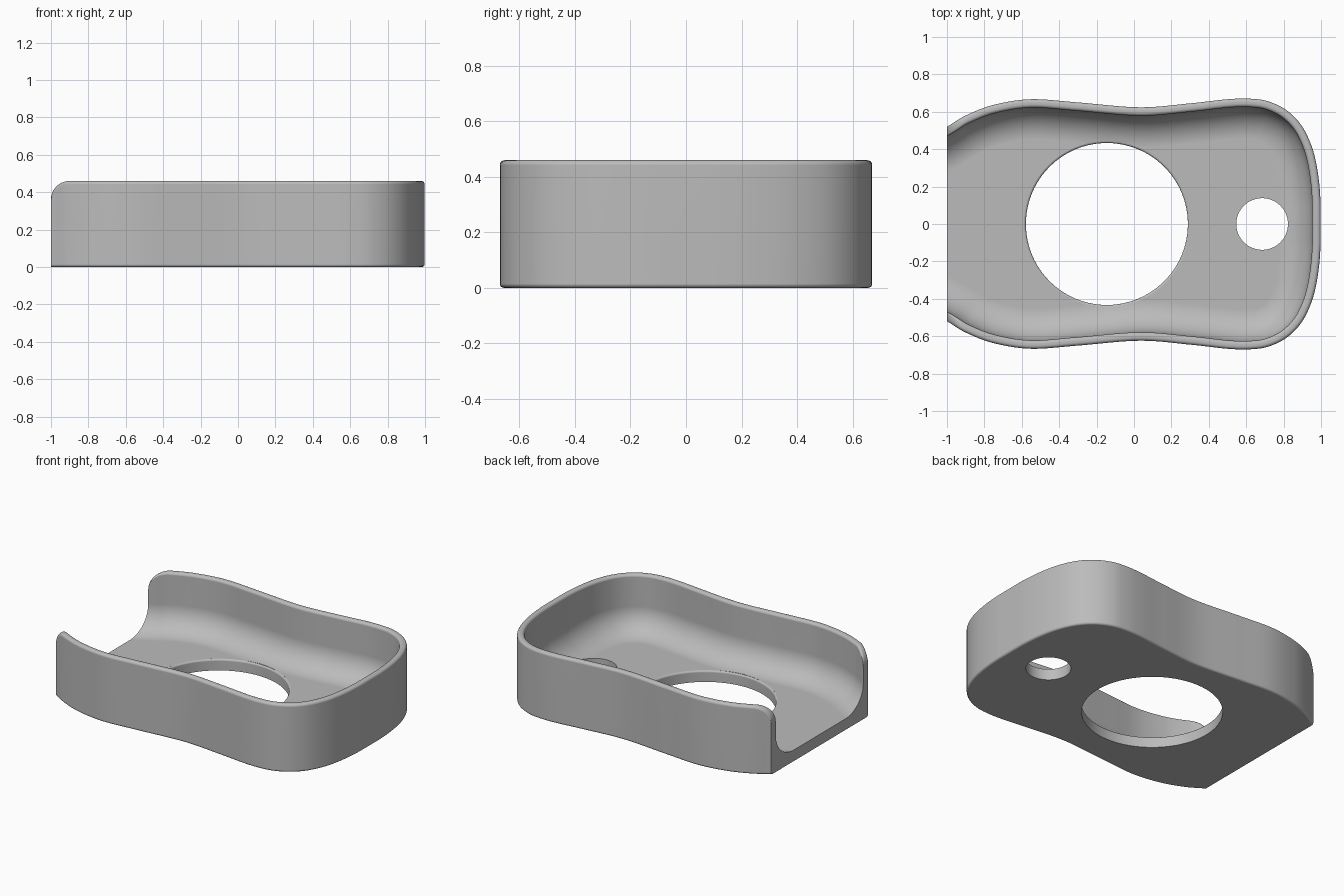
import bpy, bmesh, math
from mathutils import Vector

if "Cube" in bpy.data.objects:
    bpy.data.objects.remove(bpy.data.objects["Cube"])

HEIGHT, FLOOR, WALL, COVE, RIM, FOOT, END = 0.46, 0.075, 0.045, 0.17, 0.018, 0.015, 0.1

grey = bpy.data.materials.new("matte grey")
grey.use_nodes = True
grey.diffuse_color = (0.5, 0.5, 0.5, 1)
grey.node_tree.nodes["Principled BSDF"].inputs["Base Color"].default_value = (0.5, 0.5, 0.5, 1)

# waisted half outline, running past the open end so it can be trimmed
HALF = [(-1.5, 0.4), (-1.2, 0.43), (-1.1, 0.467), (-1, 0.52), (-0.9, 0.58), (-0.75, 0.637),
        (-0.55, 0.667), (-0.3, 0.65), (0.03, 0.624), (0.3, 0.645), (0.5, 0.667), (0.62, 0.67),
        (0.72, 0.655), (0.82, 0.605), (0.9, 0.52), (0.955, 0.4), (0.985, 0.26), (0.998, 0.1)]


def smooth_path(points):
    """Catmull-Rom curve through the points, denser near the open end."""
    p = [Vector(q) for q in points]
    p = [p[0] * 2 - p[1]] + p + [Vector((p[-1].x, -p[-1].y))]
    path = []
    for a, b, c, d in zip(p, p[1:], p[2:], p[3:]):
        steps = 36 if -1.15 < b.x < -0.85 else 9
        for i in range(steps):
            t = i / steps
            path.append(0.5 * (2 * b + (c - a) * t + (2 * a - 5 * b + 4 * c - d) * t ** 2
                               + (3 * b - a - 3 * c + d) * t ** 3))
    return path + [p[-2]]


def arc(cx, cz, r, start, end, steps):
    angles = [math.radians(start + (end - start) * i / steps) for i in range(steps + 1)]
    return [(cx + r * math.cos(a), cz + r * math.sin(a)) for a in angles]


def rim_drop(x):
    """Rounds the top corner down towards the open end."""
    d = min(max(-1 + END - x, 0), END)
    return END - math.sqrt(END ** 2 - d ** 2)


half = smooth_path(HALF)
outline = half + [Vector((q.x, -q.y)) for q in reversed(half)]
count = len(outline)
normals = []
for i in range(count):
    t = outline[(i + 1) % count] - outline[i - 1]
    normals.append(Vector((t.y, -t.x)).normalized())  # points inward

# wall section as (inset, height): foot, outer face, rim, inner face, cove
section = (arc(FOOT, FOOT, FOOT, 270, 180, 5)
           + arc(RIM, HEIGHT - RIM, RIM, 180, 90, 5)
           + arc(WALL - RIM, HEIGHT - RIM, RIM, 90, 0, 5)
           + arc(WALL + COVE, FLOOR + COVE, COVE, 180, 270, 12))

bm = bmesh.new()
rings = []
for inset, z in section:
    ring = []
    for q, n in zip(outline, normals):
        drop = rim_drop(q.x + n.x * inset) if z > HEIGHT / 1.5 else 0
        ring.append(bm.verts.new((*(q + n * inset), z - drop)))
    rings.append(ring)
for lower, upper in zip(rings, rings[1:]):
    for i in range(count):
        j = (i + 1) % count
        bm.faces.new((lower[i], lower[j], upper[j], upper[i]))
bm.faces.new(rings[0])
bm.faces.new(rings[-1])

# trim the open end and cap the exposed section
bmesh.ops.bisect_plane(bm, geom=bm.verts[:] + bm.edges[:] + bm.faces[:], dist=1e-5,
                       plane_co=(-1, 0, 0), plane_no=(1, 0, 0), clear_inner=True)
bmesh.ops.holes_fill(bm, edges=[e for e in bm.edges if e.is_boundary], sides=0)
bmesh.ops.recalc_face_normals(bm, faces=bm.faces)
mesh = bpy.data.meshes.new("tray")
bm.to_mesh(mesh)
bm.free()
mesh.materials.append(grey)
tray = bpy.data.objects.new("tray", mesh)
bpy.context.collection.objects.link(tray)


def hole_cutter(name, x, profile, sides=96):
    """Turned cutter from (radius, height) pairs."""
    b = bmesh.new()
    loops = [[b.verts.new((x + r * math.cos(k * math.tau / sides),
                           r * math.sin(k * math.tau / sides), z)) for k in range(sides)]
             for r, z in profile]
    for lo, hi in zip(loops, loops[1:]):
        for k in range(sides):
            m = (k + 1) % sides
            b.faces.new((lo[k], lo[m], hi[m], hi[k]))
    b.faces.new(loops[0])
    b.faces.new(loops[-1])
    bmesh.ops.recalc_face_normals(b, faces=b.faces)
    me = bpy.data.meshes.new(name)
    b.to_mesh(me)
    b.free()
    me.materials.append(grey)
    ob = bpy.data.objects.new(name, me)
    bpy.context.collection.objects.link(ob)
    ob.hide_render = True
    return ob


# large opening with a softened upper edge, and a small plain hole
soft = arc(0.445, FLOOR - 0.012, 0.012, 180, 95, 5)
cutters = [hole_cutter("large_hole_cutter", -0.145, [(0.433, -0.1)] + soft + [(0.445, 0.3)]),
           hole_cutter("small_hole_cutter", 0.685, [(0.138, -0.1), (0.138, 0.3)])]

bpy.ops.object.select_all(action="DESELECT")
bpy.context.view_layer.objects.active = tray
tray.select_set(True)
for cutter in cutters:
    mod = tray.modifiers.new("hole", "BOOLEAN")
    mod.operation, mod.solver, mod.object = "DIFFERENCE", "EXACT", cutter
    bpy.ops.object.modifier_apply(modifier=mod.name)
for cutter in cutters:
    bpy.data.objects.remove(cutter)

bpy.ops.object.shade_smooth_by_angle(angle=math.radians(35))
weighted = tray.modifiers.new("even shading", "WEIGHTED_NORMAL")
weighted.keep_sharp = True
